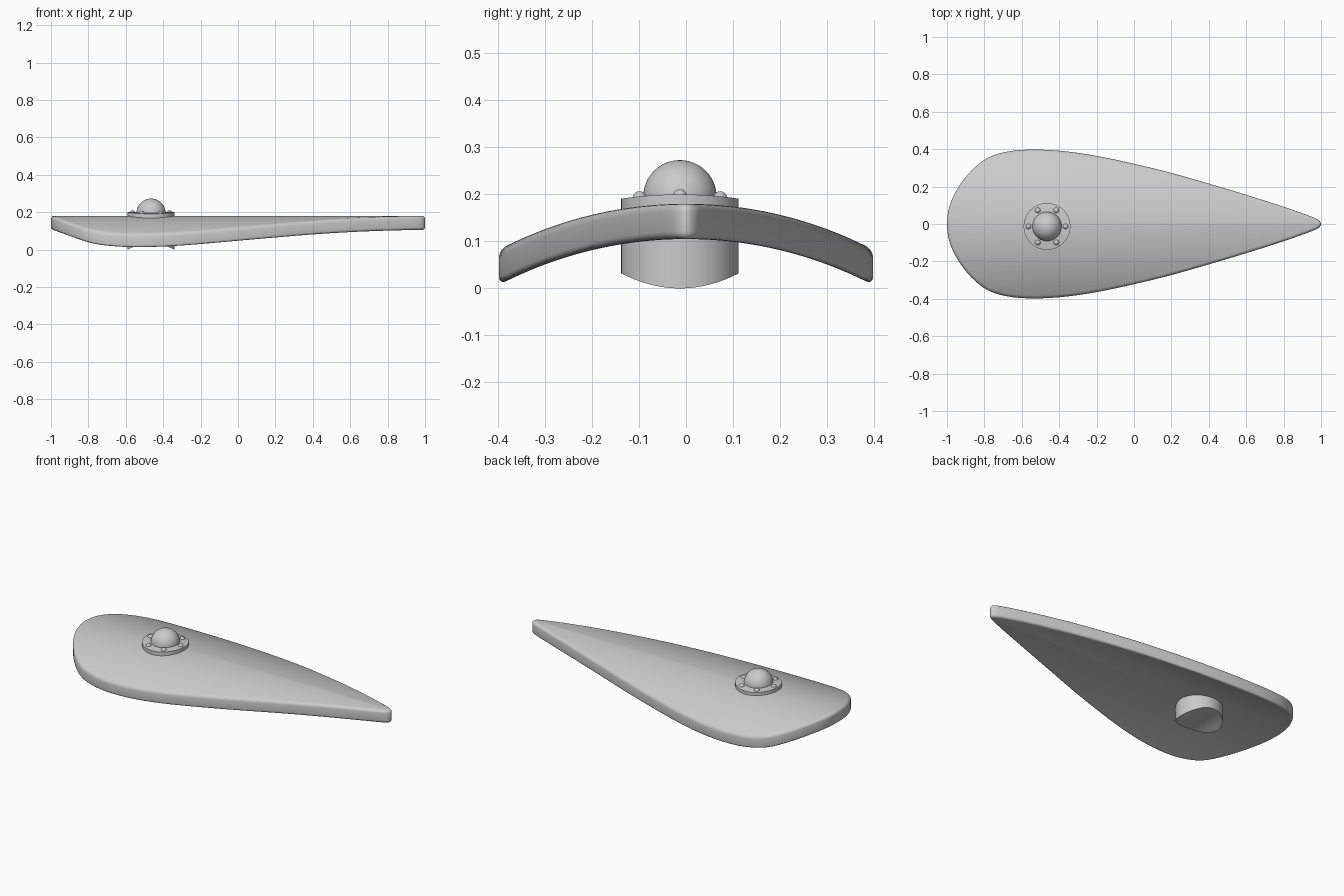
import bpy, bmesh, math
from mathutils import Vector

if "Cube" in bpy.data.objects:
    bpy.data.objects.remove(bpy.data.objects["Cube"], do_unlink=True)

GREY = (0.6, 0.6, 0.6, 1)
mat = bpy.data.materials.new("plain_grey")
mat.use_nodes = True
mat.diffuse_color = GREY
mat.node_tree.nodes["Principled BSDF"].inputs["Base Color"].default_value = GREY

BEND = 0.86                       # radius of the crosswise arch
CX, CY, BOSS_R = -0.465, -0.013, 0.125


def sag(y):
    return BEND - math.sqrt(BEND * BEND - y * y)


def finish(name, bm, angle=35):
    bmesh.ops.recalc_face_normals(bm, faces=bm.faces)
    mesh = bpy.data.meshes.new(name)
    bm.to_mesh(mesh)
    bm.free()
    mesh.materials.append(mat)
    obj = bpy.data.objects.new(name, mesh)
    bpy.context.collection.objects.link(obj)
    bpy.ops.object.select_all(action='DESELECT')
    obj.select_set(True)
    bpy.context.view_layer.objects.active = obj
    bpy.ops.object.shade_smooth_by_angle(angle=math.radians(angle))
    return obj


def slice_up(bm, axis, positions):
    normal = Vector((0, 0, 0))
    normal[axis] = 1
    for p in positions:
        bmesh.ops.bisect_plane(bm, geom=bm.verts[:] + bm.edges[:] + bm.faces[:],
                               plane_co=normal * p, plane_no=normal)


def smooth_loop(points, steps):
    # Closed Catmull-Rom curve through the points
    out, n = [], len(points)
    for i in range(n):
        a, b, c, d = (Vector(points[(i + k) % n]) for k in (-1, 0, 1, 2))
        for s in range(steps):
            t = s / steps
            out.append(0.5 * (2 * b + (c - a) * t + (2 * a - 5 * b + 4 * c - d) * t ** 2
                              + (3 * b - a - 3 * c + d) * t ** 3))
    return out


# Arched teardrop plate: outline, thickness, rounded rim, then bend
half = [(-0.985, 0.1), (-0.94, 0.195), (-0.87, 0.285), (-0.78, 0.355), (-0.67, 0.388),
        (-0.54, 0.398), (-0.38, 0.39), (-0.2, 0.364), (0, 0.322), (0.2, 0.273),
        (0.4, 0.216), (0.6, 0.156), (0.8, 0.092), (0.92, 0.05), (0.975, 0.028), (0.994, 0.014)]
outline = [(-1, 0)] + half + [(1, 0)] + [(x, -y) for x, y in reversed(half)]
bm = bmesh.new()
base = bm.faces.new([bm.verts.new((p.x, p.y, 0.105)) for p in smooth_loop(outline, 4)])
top = bmesh.ops.extrude_face_region(bm, geom=[base], use_keep_orig=True)["geom"]
for v in top:
    if isinstance(v, bmesh.types.BMVert):
        v.co.z = 0.18
bm.normal_update()
rim = [e for e in bm.edges if abs(e.verts[0].co.z - e.verts[1].co.z) < 1e-5]
bmesh.ops.bevel(bm, geom=rim, offset=0.016, segments=4, profile=0.5,
                affect='EDGES', clamp_overlap=True)
slice_up(bm, 1, [i * 0.025 for i in range(-15, 16)])
for v in bm.verts:
    v.co.z -= sag(v.co.y)
finish("teardrop_plate", bm, 40)

# Round boss: top follows the arch, underside is hollowed lengthwise
bm = bmesh.new()
bmesh.ops.create_cone(bm, cap_ends=True, segments=64, radius1=BOSS_R, radius2=BOSS_R, depth=1)
cuts = [i * BOSS_R / 6 for i in range(-5, 6)]
slice_up(bm, 0, cuts)
slice_up(bm, 1, cuts)
for v in bm.verts:
    if v.co.z > 0:
        v.co.z = 0.2 - sag(v.co.y)
    else:
        v.co.z = 0.032 * (1 - (v.co.x / BOSS_R) ** 2)
    v.co.x += CX
    v.co.y += CY
finish("boss", bm)


def ball(name, x, y, z, r, segs):
    bm = bmesh.new()
    bmesh.ops.create_uvsphere(bm, u_segments=segs, v_segments=segs // 2, radius=r)
    bmesh.ops.translate(bm, verts=bm.verts, vec=(x, y, z))
    return finish(name, bm)


# Central dome and its ring of rivets
ball("dome", CX, CY, 0.195, 0.078, 48)
for i in range(6):
    a = math.radians(60 * i)
    dy = 0.099 * math.sin(a)
    ball(f"rivet_{i + 1}", CX + 0.099 * math.cos(a), CY + dy, 0.196 - sag(dy), 0.015, 20)
